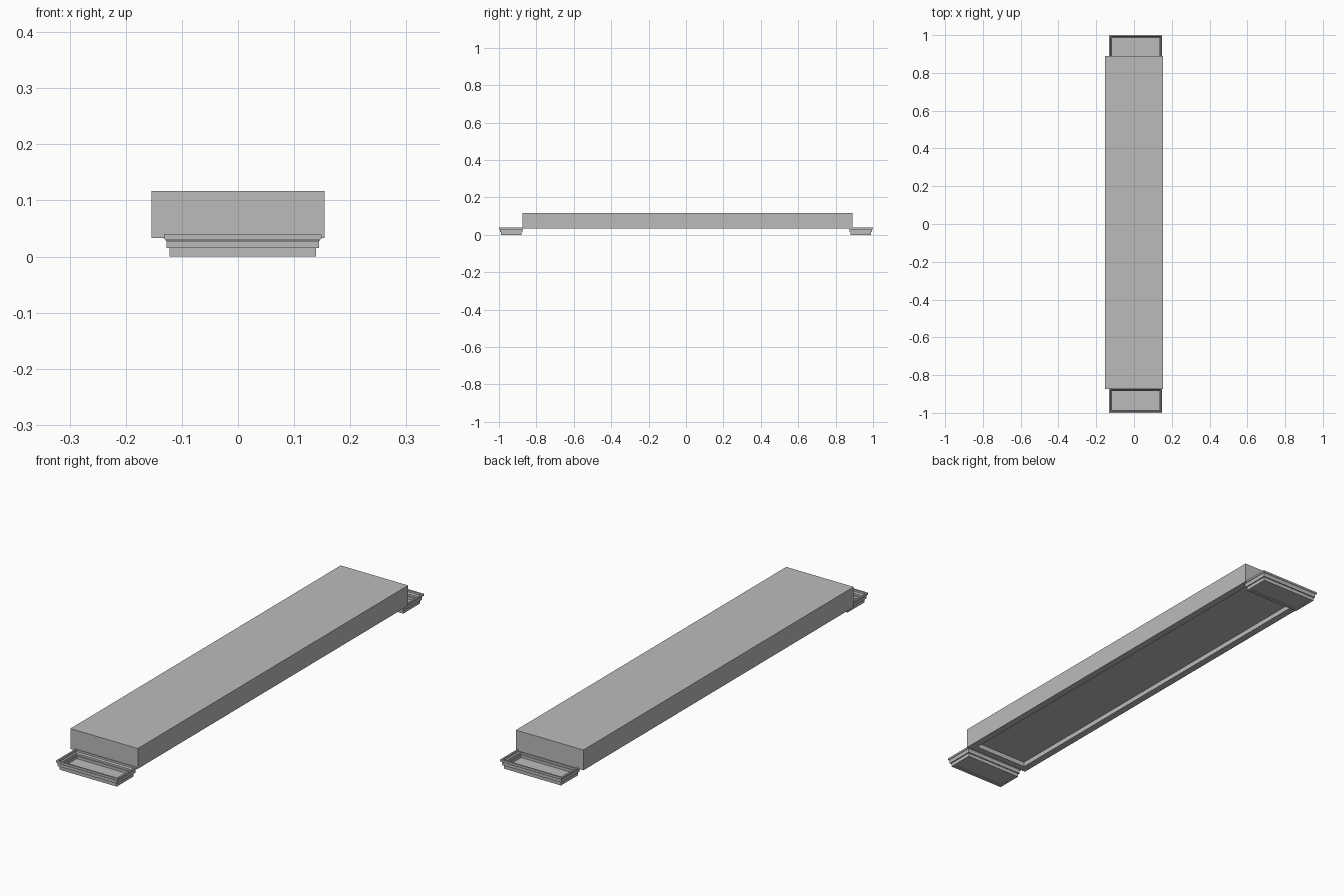
import bpy, bmesh

cube = bpy.data.objects.get("Cube")
if cube:
    bpy.data.objects.remove(cube, do_unlink=True)

grey = bpy.data.materials.new("plain grey")
grey.use_nodes = True
colour = (0.5, 0.5, 0.5, 1)
grey.diffuse_color = colour
grey.node_tree.nodes["Principled BSDF"].inputs["Base Color"].default_value = colour


def loft_rings(name, centre, half, rings):
    """Skin rectangular rings given as (inset, z), closing both ends."""
    bm = bmesh.new()
    loops = []
    for inset, z in rings:
        hx, hy = half[0] - inset, half[1] - inset
        loops.append([bm.verts.new((centre[0] + sx * hx, centre[1] + sy * hy, z))
                      for sx, sy in ((-1, -1), (1, -1), (1, 1), (-1, 1))])
    for a, b in zip(loops, loops[1:]):
        for i in range(4):
            j = (i + 1) % 4
            bm.faces.new((a[i], a[j], b[j], b[i]))
    bm.faces.new(loops[0])
    bm.faces.new(loops[-1])
    bmesh.ops.recalc_face_normals(bm, faces=bm.faces)
    mesh = bpy.data.meshes.new(name)
    bm.to_mesh(mesh)
    bm.free()
    mesh.materials.append(grey)
    obj = bpy.data.objects.new(name, mesh)
    bpy.context.collection.objects.link(obj)
    return obj


# Long slab with a shallow recess in its underside
loft_rings("slab", (0, 0.008), (0.154, 0.882),
           [(0.03, 0.053), (0.03, 0.033), (0, 0.033), (0, 0.117)])

# Stepped moulding: outer wall upward, over the rim, inner wall down to the floor
tray_rings = [(0.024, 0.003), (0.024, 0), (0.01, 0), (0.01, 0.015),
              (0.005, 0.015), (0.005, 0.026), (0.002, 0.031), (0, 0.031),
              (0, 0.039), (0.007, 0.039), (0.007, 0.031), (0.011, 0.026),
              (0.011, 0.018), (0.015, 0.018), (0.015, 0.007)]

# Open tray under each end
for name, y in (("front_tray", -0.935), ("back_tray", 0.935)):
    loft_rings(name, (0.0085, y), (0.1405, 0.065), tray_rings)
